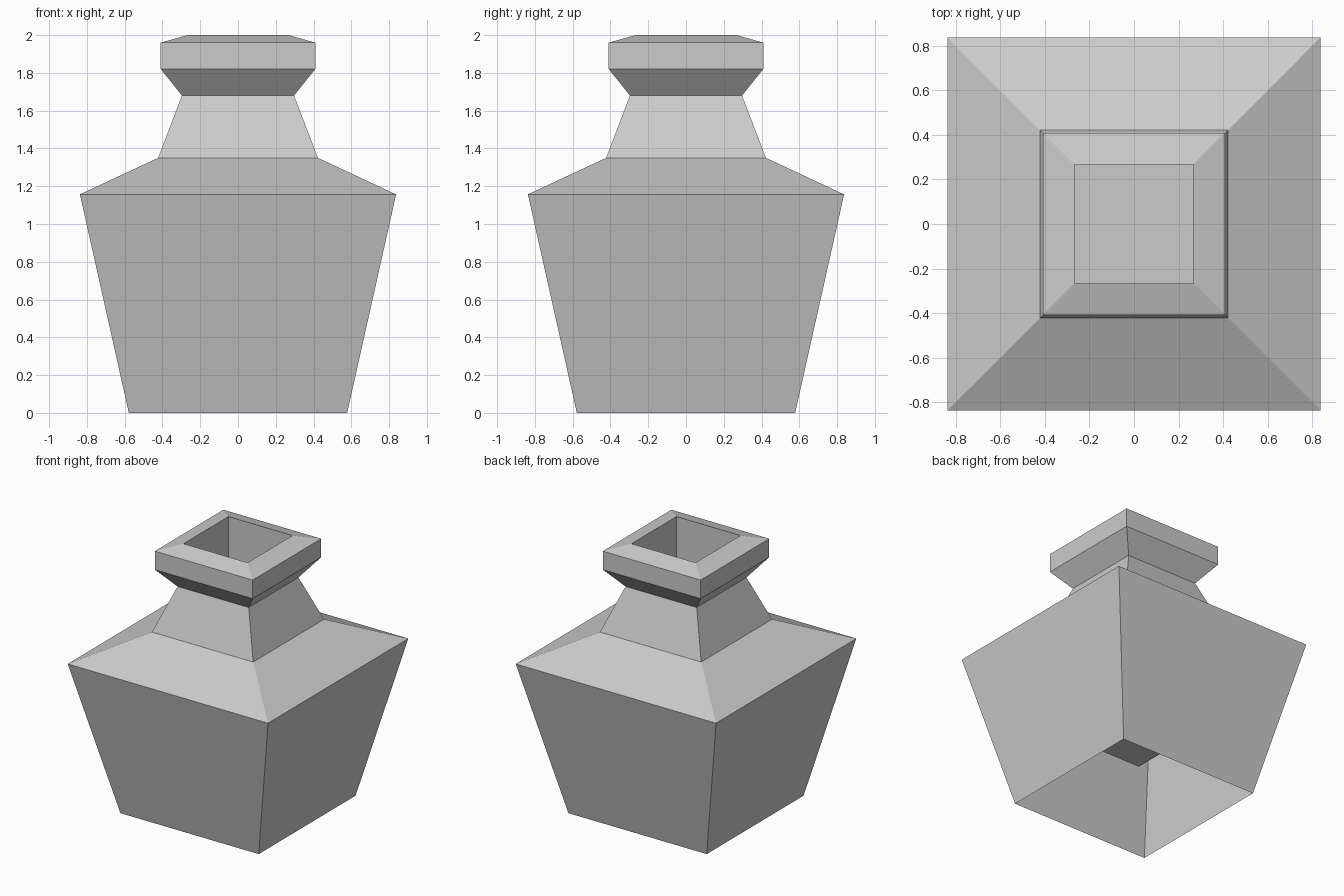
import bpy, bmesh

cube = bpy.data.objects.get("Cube")
if cube:
    bpy.data.objects.remove(cube, do_unlink=True)

# One plain grey for the whole jar
grey = bpy.data.materials.new("plain_grey")
grey.use_nodes = True
colour = (0.6, 0.6, 0.6, 1.0)
grey.diffuse_color = colour
grey.node_tree.nodes["Principled BSDF"].inputs["Base Color"].default_value = colour

CORNERS = [(-1, -1), (1, -1), (1, 1), (-1, 1)]


def square_shell(name, profile, floor=False):
    """Skin square rings given as (half width, height), listed from bottom to top
    for outward faces or top to bottom for inward faces."""
    bm = bmesh.new()
    rings = [[bm.verts.new((r * x, r * y, z)) for x, y in CORNERS] for r, z in profile]
    for low, high in zip(rings, rings[1:]):
        for i in range(4):
            j = (i + 1) % 4
            bm.faces.new((low[i], low[j], high[j], high[i]))
    if floor:
        bm.faces.new(rings[-1])
    mesh = bpy.data.meshes.new(name)
    bm.to_mesh(mesh)
    bm.free()
    mesh.materials.append(grey)
    obj = bpy.data.objects.new(name, mesh)
    bpy.context.collection.objects.link(obj)
    return obj


# Flared body, open underneath, with sloping shoulder
square_shell("body", [(0.578, 0), (0.837, 1.157), (0.423, 1.35)])
# Tapered neck
square_shell("neck", [(0.423, 1.35), (0.297, 1.68)])
# Overhanging rim with bevelled top
square_shell("rim", [(0.297, 1.68), (0.409, 1.82), (0.409, 1.96), (0.268, 2.0)])
# Straight square well hanging inside the jar, closed by a floor
square_shell("inner_well", [(0.268, 2.0), (0.268, 0.47)], floor=True)
